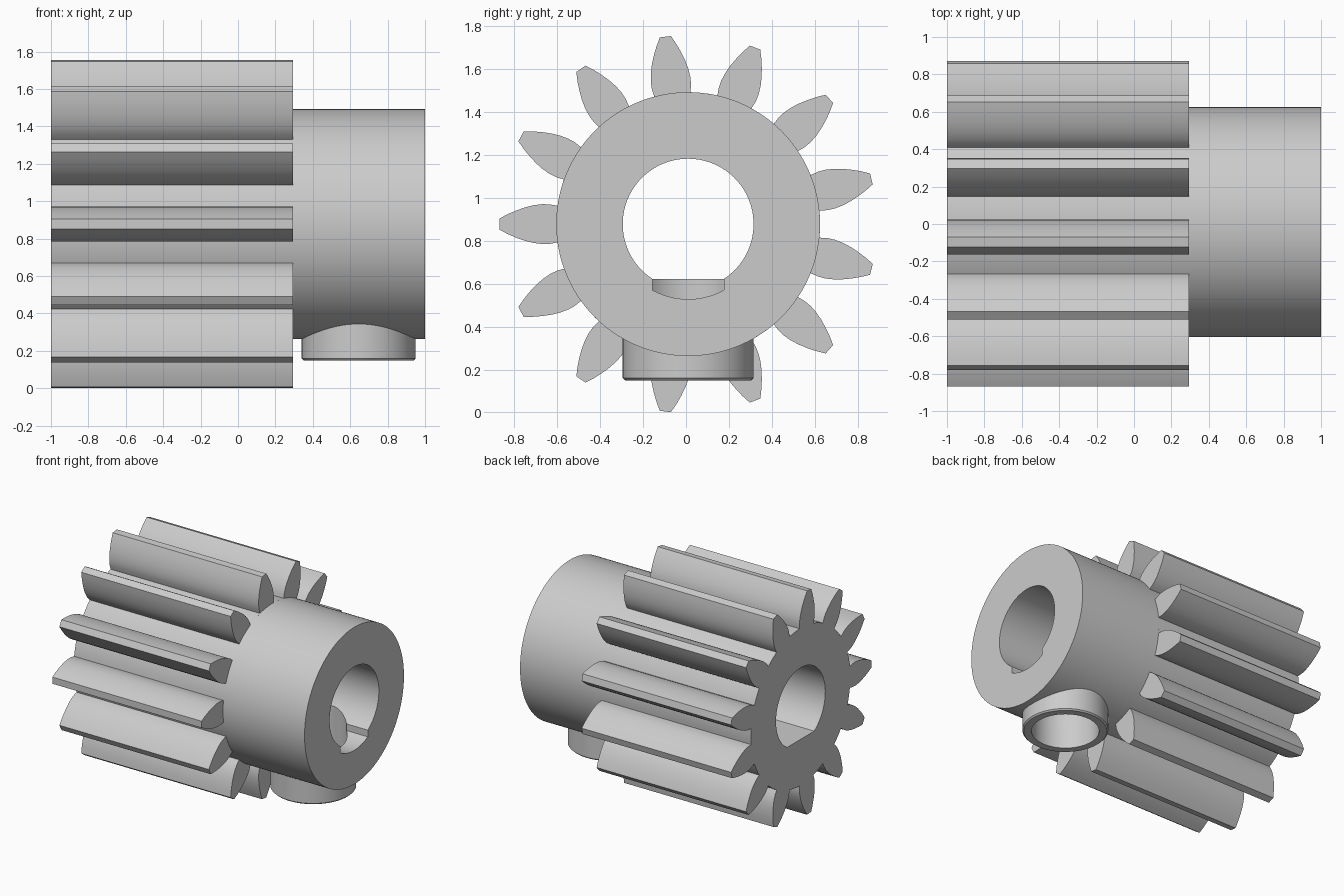
import bpy, bmesh
from math import sin, cos, pi, asin, sqrt

if "Cube" in bpy.data.objects:
    bpy.data.objects.remove(bpy.data.objects["Cube"])

# Main dimensions
CY, CZ = 0.01, 0.878           # shaft axis
ROOT_R, BORE_R = 0.615, 0.305
TEETH = 13
FACE_X = 0.294                 # where the teeth end
COLLAR_X = 0.645
FLAT = -0.255                  # height of the bore flat below the axis
SLOT_R = 0.35
TOOTH_SIDE = [(0.645, 0.092), (0.68, 0.093), (0.72, 0.088), (0.76, 0.078),
              (0.80, 0.064), (0.84, 0.047), (0.88, 0.026)]  # radius, half width

steel = bpy.data.materials.new("plain_grey")
steel.use_nodes = True
grey = (0.6, 0.6, 0.6, 1)
steel.diffuse_color = grey
steel.node_tree.nodes["Principled BSDF"].inputs["Base Color"].default_value = grey


def finish(bm, name):
    bmesh.ops.recalc_face_normals(bm, faces=bm.faces)
    mesh = bpy.data.meshes.new(name)
    bm.to_mesh(mesh)
    bm.free()
    obj = bpy.data.objects.new(name, mesh)
    bpy.context.collection.objects.link(obj)
    mesh.materials.append(steel)
    return obj


def prism(name, outline, x0, x1):
    """Extrude an outline of (y, z) offsets from the shaft axis along x."""
    bm = bmesh.new()
    face = bm.faces.new([bm.verts.new((x0, CY + y, CZ + z)) for y, z in outline])
    ext = bmesh.ops.extrude_face_region(bm, geom=[face])
    moved = [v for v in ext["geom"] if isinstance(v, bmesh.types.BMVert)]
    bmesh.ops.translate(bm, verts=moved, vec=(x1 - x0, 0, 0))
    return finish(bm, name)


def upright(name, profile, segments=64):
    """Stack of rings (radius, z) around the collar axis, capped at both ends."""
    bm = bmesh.new()
    rings = [[bm.verts.new((COLLAR_X + r * cos(2 * pi * i / segments),
                            CY + r * sin(2 * pi * i / segments), z))
              for i in range(segments)] for r, z in profile]
    for a, b in zip(rings, rings[1:]):
        for i in range(segments):
            j = (i + 1) % segments
            bm.faces.new((a[i], a[j], b[j], b[i]))
    bm.faces.new(rings[0])
    bm.faces.new(rings[-1])
    return finish(bm, name)


def arc(r, a0, a1, n):
    return [(r * cos(a0 + (a1 - a0) * i / n), r * sin(a0 + (a1 - a0) * i / n))
            for i in range(n + 1)]


def gear_outline():
    pitch = 2 * pi / TEETH
    root_half = asin(0.085 / ROOT_R)
    pts = []
    for k in range(TEETH):
        a = pi + k * pitch
        side = [(r, -h) for r, h in TOOTH_SIDE] + [(r, h) for r, h in reversed(TOOTH_SIDE)]
        pts += [(r * cos(a) - h * sin(a), r * sin(a) + h * cos(a)) for r, h in side]
        pts += arc(ROOT_R, a + root_half, a + pitch - root_half, 6)
    return pts


# Solid parts
gear = prism("toothed_section", gear_outline(), -1, FACE_X)
hub = prism("hub", arc(ROOT_R, 0, 2 * pi, 144)[:-1], FACE_X, 1)
collar = upright("set_screw_collar", [(0.295, 0.15), (0.305, 0.16), (0.305, 0.5)])

# Cutters: D-shaped bore, short slot at the hub end, set screw hole
half = sqrt(BORE_R ** 2 - FLAT ** 2)
corner = asin(FLAT / BORE_R)
bore = prism("bore_cutter", arc(BORE_R, corner, pi - corner, 60), -1.2, 1.2)
slot_a = asin(half / SLOT_R)
slot = prism("slot_cutter", [(half, FLAT + 0.1), (-half, FLAT + 0.1)]
             + arc(SLOT_R, -pi / 2 - slot_a, -pi / 2 + slot_a, 10), COLLAR_X, 1.2)
hole = upright("screw_hole_cutter", [(0.24, -0.2), (0.24, CZ)])


def cut(obj, cutters):
    for c in cutters:
        mod = obj.modifiers.new("cut", 'BOOLEAN')
        mod.operation, mod.solver, mod.object = 'DIFFERENCE', 'EXACT', c
    bpy.context.view_layer.update()
    graph = bpy.context.evaluated_depsgraph_get()
    mesh = bpy.data.meshes.new_from_object(obj.evaluated_get(graph))
    obj.modifiers.clear()
    obj.data = mesh


cut(gear, [bore])
cut(hub, [bore, slot, hole])
cut(collar, [hole])
for c in (bore, slot, hole):
    bpy.data.objects.remove(c)

# Smooth curved walls, crisp edges
for obj in (gear, hub, collar):
    bpy.ops.object.select_all(action='DESELECT')
    obj.select_set(True)
    bpy.context.view_layer.objects.active = obj
    bpy.ops.object.shade_smooth_by_angle(angle=pi / 7)
